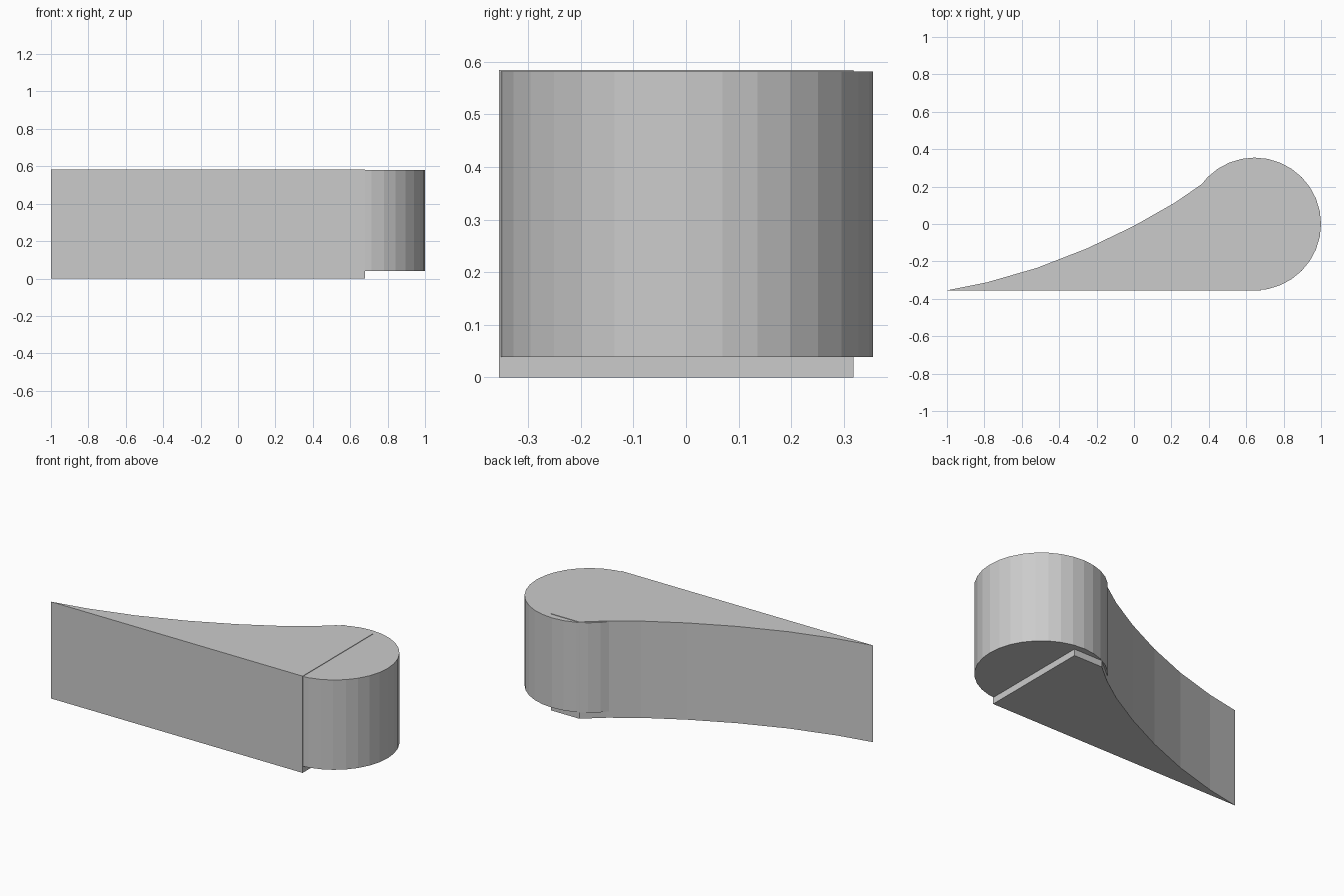
import bpy, bmesh

if "Cube" in bpy.data.objects:
    bpy.data.objects.remove(bpy.data.objects["Cube"])


def extrude_profile(name, points, height):
    bm = bmesh.new()
    base = bm.faces.new([bm.verts.new((x, y, 0)) for x, y in points])
    result = bmesh.ops.extrude_face_region(bm, geom=[base])
    top = [v for v in result["geom"] if isinstance(v, bmesh.types.BMVert)]
    bmesh.ops.translate(bm, verts=top, vec=(0, 0, height))
    bmesh.ops.recalc_face_normals(bm, faces=bm.faces[:])
    mesh = bpy.data.meshes.new(name)
    bm.to_mesh(mesh)
    bm.free()
    obj = bpy.data.objects.new(name, mesh)
    bpy.context.collection.objects.link(obj)
    return obj


# Concave tapering wedge, with its blunt end buried in the round end
extrude_profile("curved_wedge", [
    (-1, -0.355), (0.68, -0.355), (0.68, 0.318), (0.49, 0.318),
    (0.375, 0.222), (0.22, 0.115), (0.0, -0.01), (-0.25, -0.13),
    (-0.52, -0.235), (-0.79, -0.313)], 0.584)

# Round end, raised slightly off the ground (vertex on the +x axis)
bpy.ops.mesh.primitive_cylinder_add(vertices=32, radius=0.355, depth=0.542,
                                    location=(0.645, 0, 0.31))
bpy.context.object.name = "round_end"
